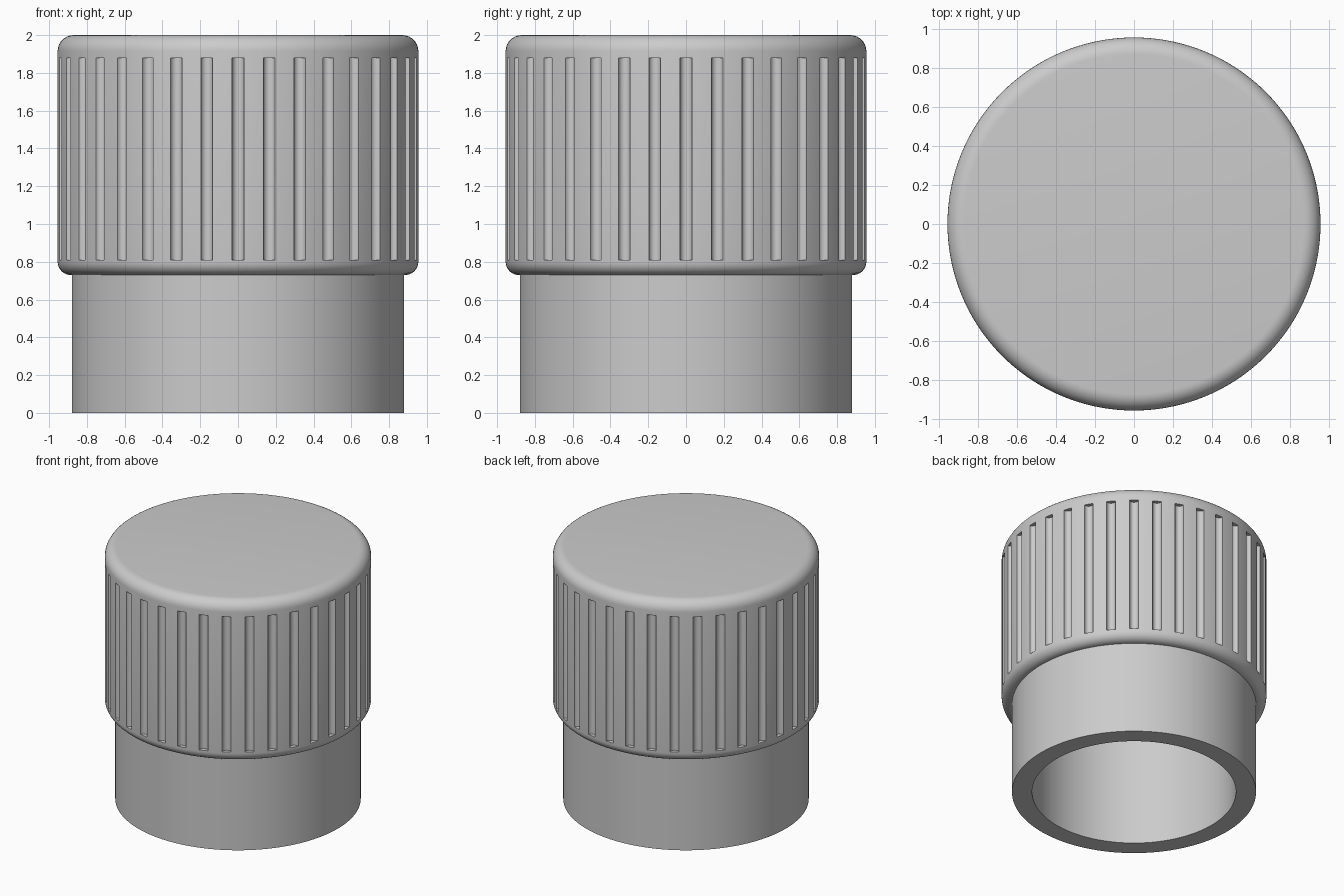
import bpy, bmesh
from math import sin, cos, pi, radians
from mathutils import Matrix

cube = bpy.data.objects.get("Cube")
if cube:
    bpy.data.objects.remove(cube, do_unlink=True)

R_CAP, R_NECK, R_BORE = 0.955, 0.88, 0.735
Z_CAP, Z_TOP, Z_BORE = 0.73, 2.0, 1.85
GROOVES, GROOVE_R, GROOVE_LOW, GROOVE_HIGH = 36, 0.032, 0.81, 1.88
SEGMENTS = 144

grey = bpy.data.materials.new("plain grey")
grey.use_nodes = True
colour = (0.6, 0.6, 0.6, 1)
grey.diffuse_color = colour
grey.node_tree.nodes["Principled BSDF"].inputs["Base Color"].default_value = colour


def add_object(name, bm):
    mesh = bpy.data.meshes.new(name)
    bm.to_mesh(mesh)
    bm.free()
    obj = bpy.data.objects.new(name, mesh)
    bpy.context.collection.objects.link(obj)
    mesh.materials.append(grey)
    return obj


def fillet(r, z, size, start):
    """Quarter-circle profile points around a corner centre."""
    steps = 8
    return [(r + size * cos(start + i * pi / 2 / steps),
             z + size * sin(start + i * pi / 2 / steps)) for i in range(steps + 1)]


# Knob profile, from the bore ceiling down, round the rim and up to the top centre
low, high = 0.07, 0.085
profile = [(0, Z_BORE), (R_BORE, Z_BORE), (R_BORE, 0), (R_NECK, 0), (R_NECK, Z_CAP)]
profile += fillet(R_CAP - low, Z_CAP + low, low, -pi / 2)
profile += fillet(R_CAP - high, Z_TOP - high, high, 0)
profile += [(0, Z_TOP)]

bm = bmesh.new()
verts = [bm.verts.new((r, 0, z)) for r, z in profile]
edges = [bm.edges.new(pair) for pair in zip(verts, verts[1:])]
bmesh.ops.spin(bm, geom=verts + edges, cent=(0, 0, 0), axis=(0, 0, 1),
               angle=2 * pi, steps=SEGMENTS)
bmesh.ops.remove_doubles(bm, verts=bm.verts, dist=0.0005)
bmesh.ops.recalc_face_normals(bm, faces=bm.faces)
knob = add_object("ribbed_knob", bm)

# Round rods that cut the grip grooves
bm = bmesh.new()
for i in range(GROOVES):
    place = (Matrix.Rotation(2 * pi * i / GROOVES, 4, 'Z')
             @ Matrix.Translation((R_CAP, 0, (GROOVE_LOW + GROOVE_HIGH) / 2)))
    bmesh.ops.create_cone(bm, cap_ends=True, segments=20, radius1=GROOVE_R,
                          radius2=GROOVE_R, depth=GROOVE_HIGH - GROOVE_LOW, matrix=place)
cutter = add_object("groove_cutter", bm)

cut = knob.modifiers.new("grooves", 'BOOLEAN')
cut.operation = 'DIFFERENCE'
cut.solver = 'EXACT'
cut.object = cutter

bpy.ops.object.select_all(action='DESELECT')
knob.select_set(True)
bpy.context.view_layer.objects.active = knob
bpy.ops.object.modifier_apply(modifier=cut.name)
bpy.data.objects.remove(cutter, do_unlink=True)
bpy.ops.object.shade_smooth_by_angle(angle=radians(30))
